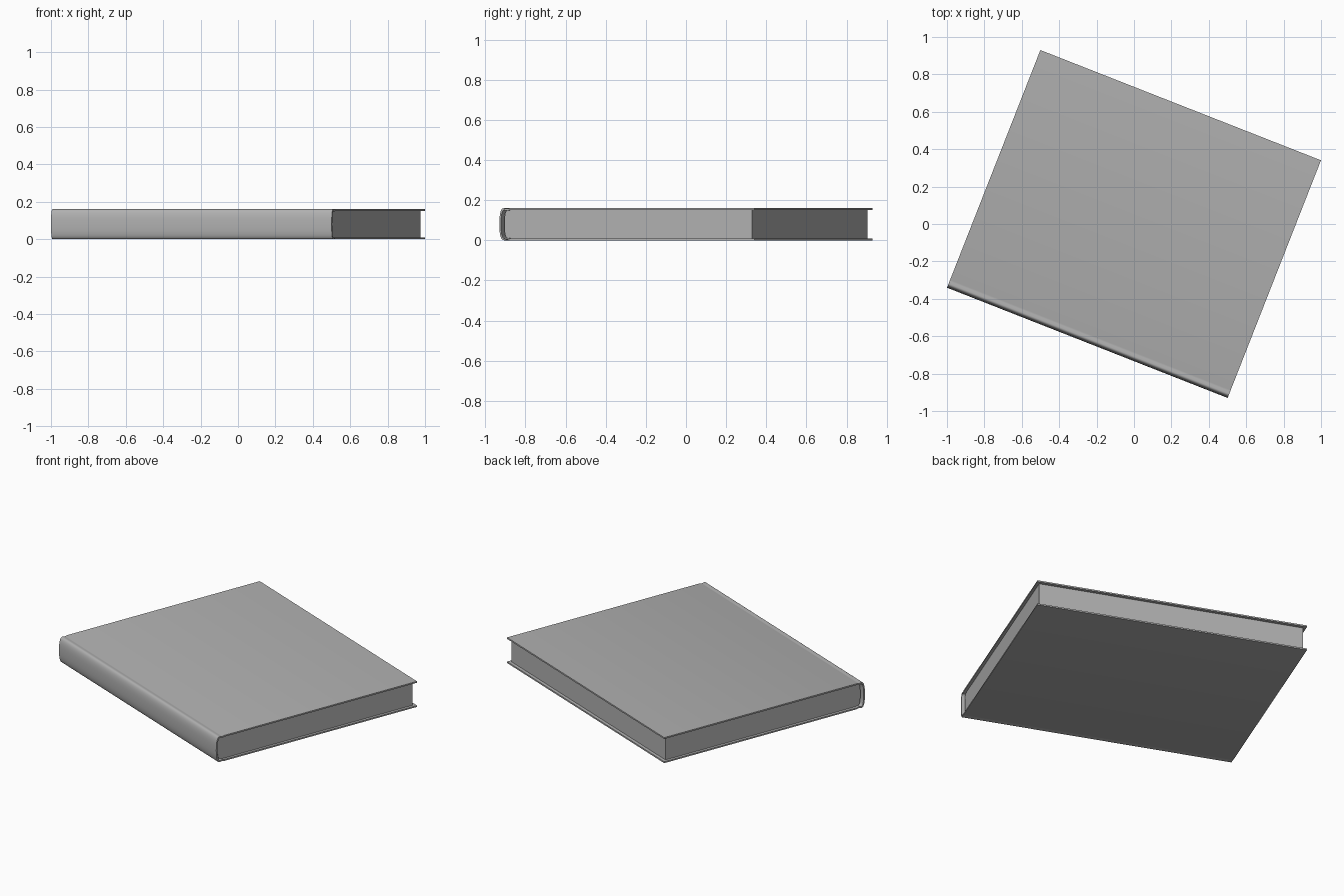
import bpy, math

if "Cube" in bpy.data.objects:
    bpy.data.objects.remove(bpy.data.objects["Cube"])

W, D, H, T = 1.612, 1.365, 0.16, 0.009   # spine length, depth, height, board thickness
ANGLE = math.radians(-21.45)

grey = bpy.data.materials.new("dark_grey")
grey.diffuse_color = (0.44, 0.44, 0.44, 1)
grey.use_nodes = True
grey.node_tree.nodes["Principled BSDF"].inputs["Base Color"].default_value = grey.diffuse_color


def extrude(name, profile, width):
    """Extrude a closed (y, z) profile along local x and turn it on the table."""
    n = len(profile)
    verts = [(x, y, z) for x in (-width / 2, width / 2) for y, z in profile]
    faces = [(i, i + n, (i + 1) % n + n, (i + 1) % n) for i in range(n)]
    faces += [tuple(range(n)), tuple(range(2 * n - 1, n - 1, -1))]
    mesh = bpy.data.meshes.new(name)
    mesh.from_pydata(verts, [], faces)
    mesh.materials.append(grey)
    obj = bpy.data.objects.new(name, mesh)
    bpy.context.collection.objects.link(obj)
    obj.rotation_euler.z = ANGLE
    bpy.ops.object.select_all(action='DESELECT')
    obj.select_set(True)
    bpy.context.view_layer.objects.active = obj
    bpy.ops.object.mode_set(mode='EDIT')
    bpy.ops.mesh.select_all(action='SELECT')
    bpy.ops.mesh.normals_make_consistent(inside=False)
    bpy.ops.object.mode_set(mode='OBJECT')
    bpy.ops.object.shade_smooth_by_angle(angle=math.radians(35))
    return obj


def arc(y_edge, depth, half, power, steps=16):
    """Bulging spine curve from top to bottom (rounded-off ellipse)."""
    pts = []
    for i in range(steps + 1):
        a = math.pi / 2 - math.pi * i / steps
        c, s = max(math.cos(a), 0), math.sin(a)
        pts.append((y_edge - depth * c ** power,
                    H / 2 + half * math.copysign(abs(s) ** power, s)))
    return pts


def mirrored(pts):
    return [(y, H - z) for y, z in reversed(pts)]


# cover: two boards with a shallow hinge crease, joined by the rounded spine
F, B = -D / 2, D / 2
top_out = [(B, H), (F + 0.055, H), (F + 0.045, H - 0.003), (F + 0.036, H - 0.003)]
top_in = [(B, H - T), (F + 0.055, H - T), (F + 0.045, H - T - 0.003), (F + 0.036, H - T - 0.003)]
outer = top_out + arc(F + 0.024, 0.024, H / 2, 0.8) + mirrored(top_out)
inner = top_in + arc(F + 0.026, 0.026 - T, H / 2 - T, 0.8) + mirrored(top_in)
extrude("cover", outer + inner[::-1], W)

# page block: inset on three sides, rounded along the spine
half = H / 2 - T
pages = [(B - 0.02, H / 2 + half), (F + 0.055, H / 2 + half)]
pages += arc(F + 0.036, 0.016, half - 0.003, 0.8) + mirrored(pages)
extrude("page_block", pages, W - 0.034)
